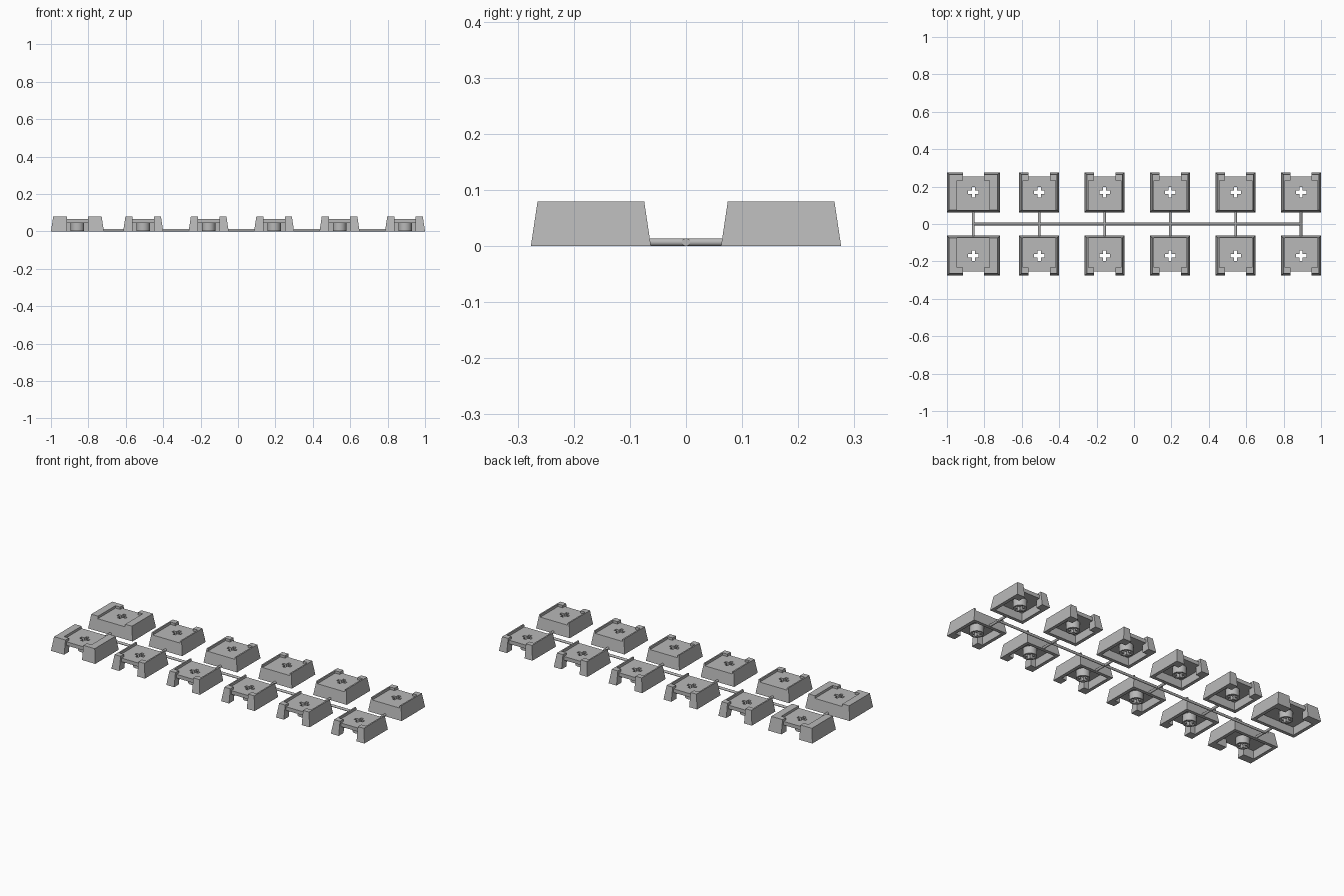
import bpy
import bmesh
from math import pi
from mathutils import Matrix, Vector

if "Cube" in bpy.data.objects:
    bpy.data.objects.remove(bpy.data.objects["Cube"], do_unlink=True)

GREY = (0.48, 0.48, 0.48, 1)
grey = bpy.data.materials.new("grey_plastic")
grey.use_nodes = True
grey.diffuse_color = GREY
grey.node_tree.nodes["Principled BSDF"].inputs["Base Color"].default_value = GREY

CAP_Y, HALF, HEIGHT = 0.1695, 0.107, 0.08   # cap centre, half depth, height
PLATE_TOP, PLATE_LOW = 0.066, 0.045
OPENING, CHANNEL, WALL = 0.057, 0.087, 0.016
BIG_X, FIRST_X, STEP = -0.8585, -0.507, 0.35


def add_object(name, bm):
    bmesh.ops.recalc_face_normals(bm, faces=bm.faces)
    mesh = bpy.data.meshes.new(name)
    bm.to_mesh(mesh)
    bm.free()
    obj = bpy.data.objects.new(name, mesh)
    bpy.context.collection.objects.link(obj)
    mesh.materials.append(grey)
    return obj


def box(name, low, high, taper=0):
    """Box between two corners, optionally narrowed at the top."""
    low, high = Vector(low), Vector(high)
    bm = bmesh.new()
    bmesh.ops.create_cube(bm, size=1)
    for v in bm.verts:
        sign = v.co * 2
        v.co = (low + high) / 2 + v.co * (high - low)
        if sign.z > 0:
            v.co.x -= sign.x * taper
            v.co.y -= sign.y * taper
    return add_object(name, bm)


def rod(name, radius, start, end, sides=24):
    start, end = Vector(start), Vector(end)
    axis = end - start
    bm = bmesh.new()
    turn = axis.to_track_quat('Z', 'Y').to_matrix().to_4x4()
    bmesh.ops.create_cone(bm, cap_ends=True, segments=sides, radius1=radius,
                          radius2=radius, depth=axis.length,
                          matrix=Matrix.Translation((start + end) / 2) @ turn)
    return add_object(name, bm)


def cap_mesh(half_x):
    """Hollow keycap around its own centre, open on the +y side."""
    cap = box("cap_shell", (-half_x, -HALF, 0), (half_x, HALF, HEIGHT), 0.012)
    inner = half_x - WALL
    hook = HALF - 0.043
    cross = 0.028, 0.0085
    steps = [
        # recessed top between the side rails, and the gap between the hooks
        ('DIFFERENCE', box("cut", (-CHANNEL, -0.2, PLATE_TOP), (CHANNEL, hook, 0.2))),
        ('DIFFERENCE', box("cut", (-OPENING, 0, PLATE_TOP), (OPENING, 0.2, 0.2))),
        ('DIFFERENCE', box("cut", (-OPENING, HALF - 0.022, -0.1), (OPENING, 0.2, 0.2))),
        # hollow underside and open end
        ('DIFFERENCE', box("cut", (-inner, -HALF + WALL, -0.1), (inner, hook, PLATE_LOW), 0.004)),
        ('DIFFERENCE', box("cut", (-OPENING, 0.05, -0.1), (OPENING, 0.2, PLATE_LOW))),
        # stem with a cross-shaped hole right through
        ('UNION', rod("stem", 0.036, (0, 0, 0.003), (0, 0, 0.055), 32)),
        ('DIFFERENCE', box("cut", (-cross[0], -cross[1], -0.1), (cross[0], cross[1], 0.2))),
        ('DIFFERENCE', box("cut", (-cross[1], -cross[0], -0.1), (cross[1], cross[0], 0.2))),
    ]
    for operation, tool in steps:
        tool.hide_render = True
        mod = cap.modifiers.new("shape", 'BOOLEAN')
        mod.operation = operation
        mod.solver = 'EXACT'
        mod.object = tool
    bpy.context.view_layer.update()
    graph = bpy.context.evaluated_depsgraph_get()
    mesh = bpy.data.meshes.new_from_object(cap.evaluated_get(graph))
    for obj in [cap] + [tool for _, tool in steps]:
        bpy.data.objects.remove(obj, do_unlink=True)
    mesh.materials.clear()
    mesh.materials.append(grey)
    mesh.polygons.foreach_set("material_index", [0] * len(mesh.polygons))
    return mesh


def mirrored(mesh):
    copy = mesh.copy()
    copy.transform(Matrix.Scale(-1, 4, (0, 1, 0)))
    copy.flip_normals()
    return copy


# Two rows of caps, opening outwards
parts = []
columns = [BIG_X] + [FIRST_X + STEP * i for i in range(5)]
wide, regular = cap_mesh(0.1415), cap_mesh(HALF)
wide_pair = (wide, mirrored(wide))
regular_pair = (regular, mirrored(regular))
for i, x in enumerate(columns):
    pair = regular_pair if i else wide_pair
    for side, mesh, label in ((1, pair[0], "back"), (-1, pair[1], "front")):
        cap = bpy.data.objects.new(f"{label}_keycap_{i + 1}", mesh)
        cap.location = (x, side * CAP_Y, 0)
        bpy.context.collection.objects.link(cap)
        parts.append(cap)

# Thin runner joining the caps
R = 0.007
parts.append(rod("main_runner", R, (columns[0] - R, 0, R), (columns[-1] + R, 0, R), 16))
for i, x in enumerate(columns):
    parts.append(rod(f"cross_runner_{i + 1}", R, (x, -0.07, R), (x, 0.07, R), 16))

bpy.ops.object.select_all(action='DESELECT')
for obj in parts:
    obj.select_set(True)
bpy.context.view_layer.objects.active = parts[0]
bpy.ops.object.shade_smooth_by_angle(angle=pi / 6)
